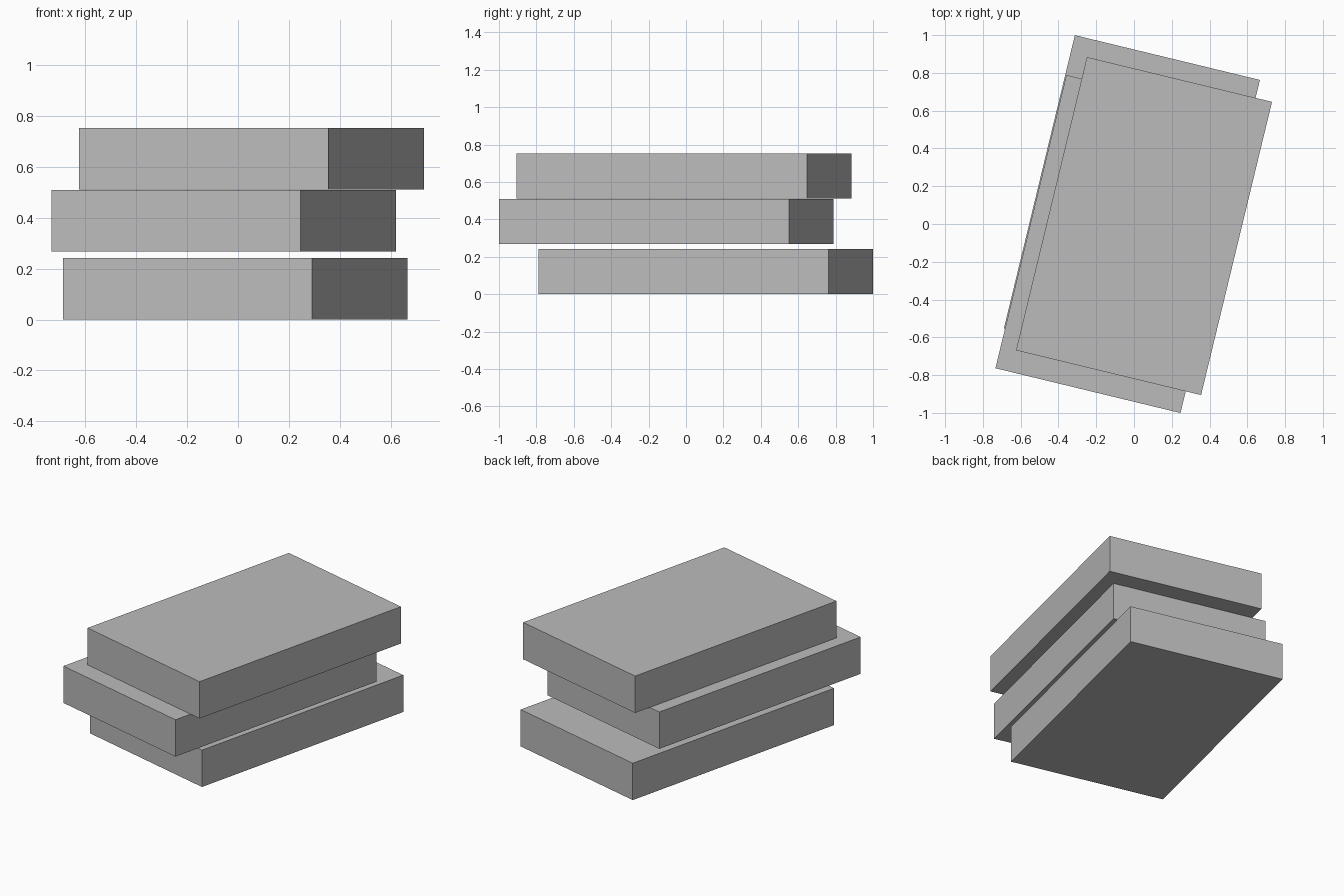
import bpy
import math

# Remove the default cube
default = bpy.data.objects.get("Cube")
if default:
    bpy.data.objects.remove(default, do_unlink=True)

# Plain grey material shared by every slab
grey = bpy.data.materials.new("plain_grey")
grey.use_nodes = True
colour = (0.5, 0.5, 0.5, 1)
grey.diffuse_color = colour
grey.node_tree.nodes["Principled BSDF"].inputs["Base Color"].default_value = colour

WIDTH, LENGTH, THICK = 1.008, 1.597, 0.242
TURN = math.radians(-13.6)


def add_slab(name, x, y, base):
    """Flat block turned about z, standing on the given base height."""
    bpy.ops.mesh.primitive_cube_add(size=1, location=(x, y, base + THICK / 2),
                                    rotation=(0, 0, TURN))
    slab = bpy.context.object
    slab.name = name
    slab.scale = (WIDTH, LENGTH, THICK)
    bpy.ops.object.transform_apply(location=False, rotation=False, scale=True)
    slab.data.materials.append(grey)


# Stack of three slabs, each shifted, with a gap above the lowest
add_slab("bottom_slab", -0.011, 0.105, 0)
add_slab("middle_slab", -0.056, -0.106, 0.268)
add_slab("top_slab", 0.053, -0.011, 0.511)
